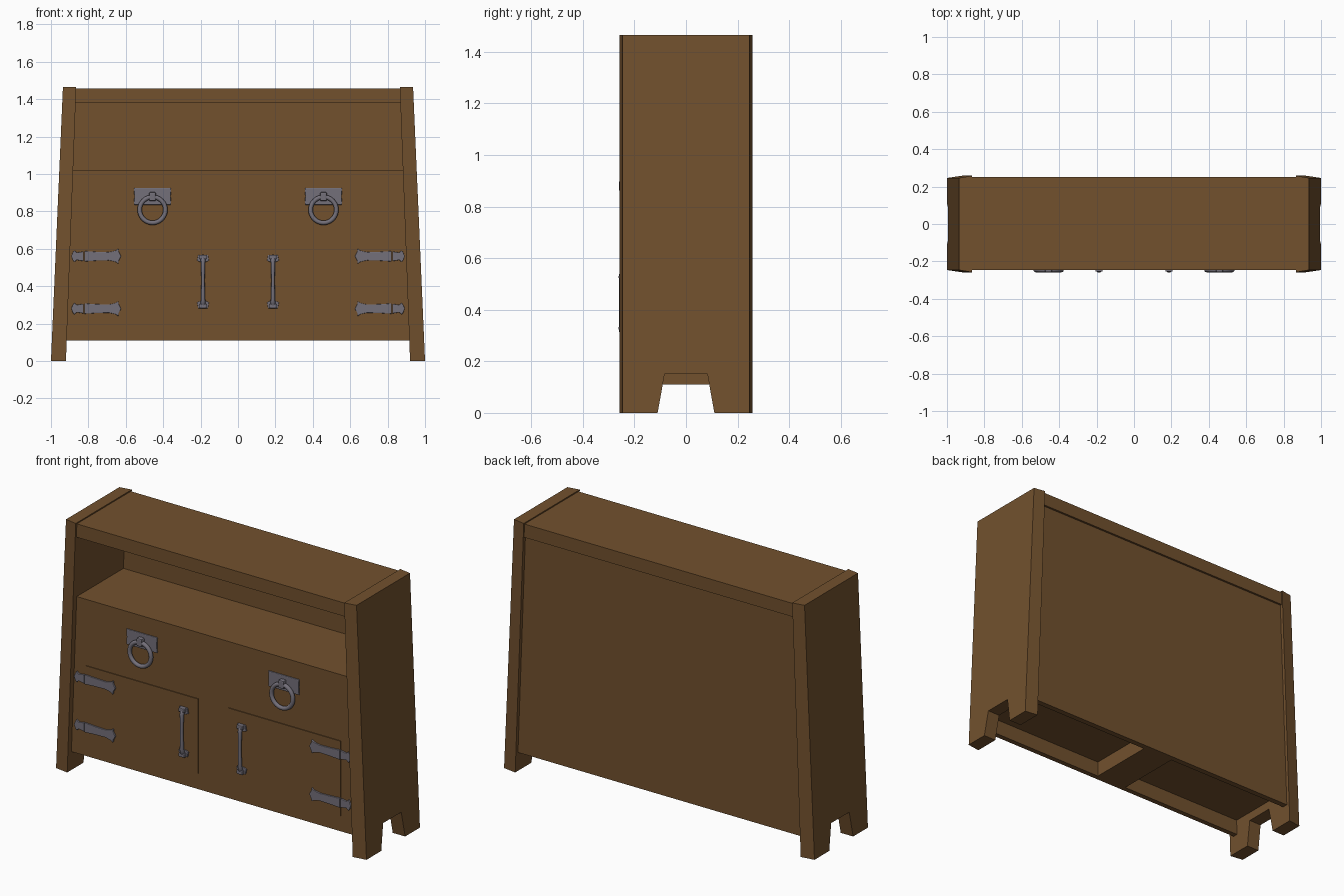
import bpy, bmesh, math
from mathutils import Vector

if "Cube" in bpy.data.objects:
    bpy.data.objects.remove(bpy.data.objects["Cube"])


def material(name, rgb):
    m = bpy.data.materials.new(name)
    m.diffuse_color = (*rgb, 1)
    m.use_nodes = True
    m.node_tree.nodes["Principled BSDF"].inputs["Base Color"].default_value = m.diffuse_color
    return m


WOOD = material("brown wood", (0.168, 0.082, 0.027))
METAL = material("grey iron", (0.175, 0.162, 0.195))


def finish(name, bm, mat, bevel=0, smooth=False):
    bmesh.ops.recalc_face_normals(bm, faces=bm.faces)
    me = bpy.data.meshes.new(name)
    bm.to_mesh(me)
    bm.free()
    me.materials.append(mat)
    ob = bpy.data.objects.new(name, me)
    bpy.context.collection.objects.link(ob)
    if bevel:
        b = ob.modifiers.new("bevel", "BEVEL")
        b.width, b.segments = bevel, 2
    if smooth:
        for p in me.polygons:
            p.use_smooth = True
    return ob


def loft(name, loops, mat, closed=False, **kw):
    """Join rings of points; cap the ends unless closed."""
    bm = bmesh.new()
    rings = [[bm.verts.new(p) for p in loop] for loop in loops]
    pairs = list(zip(rings, rings[1:])) + ([(rings[-1], rings[0])] if closed else [])
    for a, b in pairs:
        for i in range(len(a)):
            j = (i + 1) % len(a)
            bm.faces.new((a[i], a[j], b[j], b[i]))
    if not closed:
        bm.faces.new(rings[0])
        bm.faces.new(rings[-1])
    return finish(name, bm, mat, **kw)


def prism(name, pts, y0, y1, mat, **kw):
    """Extrude an x-z outline along y."""
    return loft(name, [[(x, y, z) for x, z in pts] for y in (y0, y1)], mat, **kw)


def box(name, x0, x1, y0, y1, z0, z1, mat, **kw):
    return prism(name, [(x0, z0), (x1, z0), (x1, z1), (x0, z1)], y0, y1, mat, **kw)


def board(name, y0, y1, z0, z1):
    """Wooden board running between the leaning sides."""
    a, b = 0.925 - 0.036 * z0, 0.925 - 0.036 * z1
    return prism(name, [(-a, z0), (a, z0), (b, z1), (-b, z1)], y0, y1, WOOD)


def tube(name, path, radii, closed=False, n=12):
    """Round bar along a path lying in a plane; side vector kept perpendicular."""
    path = [Vector(p) for p in path]
    loops, m = [], len(path)
    normal = (path[1] - path[0]).cross(path[m // 2] - path[0]).normalized()
    for i, p in enumerate(path):
        nxt = path[(i + 1) % m] if closed else path[min(i + 1, m - 1)]
        prv = path[i - 1] if closed else path[max(i - 1, 0)]
        side = (nxt - prv).normalized().cross(normal)
        loops.append([p + radii[i] * (math.cos(t) * side + math.sin(t) * normal)
                      for t in (2 * math.pi * k / n for k in range(n))])
    return loft(name, loops, METAL, closed, smooth=True)


FRONT, TOP = -0.225, 1.465

# carcass boards
board("top_board", -0.247, 0.25, 1.38, 1.458)
board("back_panel", 0.205, 0.238, 0.11, 1.39)
board("front_panel", FRONT, FRONT + 0.03, 0.11, 1.022)
board("shelf", FRONT + 0.01, 0.21, 0.99, 1.022)
board("cupboard_floor", FRONT + 0.02, 0.21, 0.2, 0.23)
box("centre_divider", -0.1, 0.1, FRONT + 0.02, 0.21, 0.11, 0.22, WOOD)

for s, tag in ((-1, "left"), (1, "right")):
    # leaning side with foot notch, front and back edges slightly angled
    loops = []
    for xb, xt, d in ((0.92, 0.865, 0.258), (1.0, 0.936, 0.246)):
        outline = [(-d, 0), (-0.11, 0), (-0.083, 0.15), (0.083, 0.15),
                   (0.11, 0), (d, 0), (d, TOP), (-d, TOP)]
        loops.append([(s * (xb + (xt - xb) * z / TOP), y, z) for y, z in outline])
    loft("side_" + tag, loops, WOOD)

    # door
    box("door_" + tag, s * 0.098, s * 0.82, FRONT - 0.005, FRONT + 0.005, 0.2, 0.637, WOOD)

    # strap hinges
    for zc, lvl in ((0.28, "lower"), (0.56, "upper")):
        half = [(0.822, 0.028), (0.76, 0.024), (0.69, 0.022), (0.655, 0.03), (0.64, 0.04)]
        leaf = [(x, h) for x, h in half] + [(0.638, 0.025), (0.625, 0), (0.638, -0.025)] \
            + [(x, -h) for x, h in reversed(half)]
        prism(f"hinge_leaf_{lvl}_{tag}", [(s * x, zc + h) for x, h in leaf],
              FRONT - 0.014, FRONT, METAL, bevel=0.003)
        plate = [(0.826, 0.026), (0.862, 0.02), (0.876, 0.032), (0.884, 0.02), (0.892, 0)]
        plate += [(x, -h) for x, h in reversed(plate[:-1])]
        prism(f"hinge_plate_{lvl}_{tag}", [(s * x, zc + h) for x, h in plate],
              FRONT - 0.012, FRONT, METAL, bevel=0.003)
        tube(f"hinge_pin_{lvl}_{tag}",
             [(s * 0.824, FRONT - 0.008 - 0.0002 * k, zc + z) for k, z in ((0, -0.03), (1, 0), (0, 0.03))],
             [0.009] * 3)

    # arched door handle with its mounts
    x = s * 0.187
    zs = [0.292, 0.297, 0.325, 0.38, 0.43, 0.48, 0.53, 0.553, 0.558]
    ys = [0.0, 0.018, 0.024, 0.025, 0.026, 0.025, 0.024, 0.018, 0.0]
    rs = [0.012, 0.013, 0.012, 0.01, 0.009, 0.01, 0.012, 0.013, 0.012]
    tube("handle_bar_" + tag, [(x, FRONT - y, z) for y, z in zip(ys, zs)], rs)
    for zc, d, lvl in ((0.294, -1, "lower"), (0.556, 1, "upper")):
        mount = [(-0.032, -0.02), (-0.016, -0.026), (0.016, -0.026), (0.032, -0.02),
                 (0.026, 0.012), (-0.026, 0.012)]
        prism(f"handle_mount_{lvl}_{tag}", [(x + a, zc + d * b) for a, b in mount],
              FRONT - 0.013, FRONT, METAL, bevel=0.003)
        box(f"handle_block_{lvl}_{tag}", x - 0.019, x + 0.019, FRONT - 0.03, FRONT,
            zc - 0.012, zc + 0.012, METAL, bevel=0.005)

    # ring pull: plate with clipped lower corners, knuckle and ring
    x = s * 0.457
    pl = [(-0.1, 0.925), (0.1, 0.925), (0.097, 0.88), (0.1, 0.835), (-0.1, 0.835), (-0.097, 0.88)]
    prism("ring_plate_" + tag, [(x + a, z) for a, z in pl], FRONT - 0.01, FRONT, METAL, bevel=0.004)
    box("ring_knuckle_" + tag, x - 0.018, x + 0.018, FRONT - 0.034, FRONT, 0.855, 0.903,
        METAL, bevel=0.007)
    n = 32
    tube("ring_" + tag, [(x + 0.069 * math.cos(2 * math.pi * k / n), FRONT - 0.021,
                          0.808 + 0.069 * math.sin(2 * math.pi * k / n)) for k in range(n)],
         [0.012] * n, closed=True)
